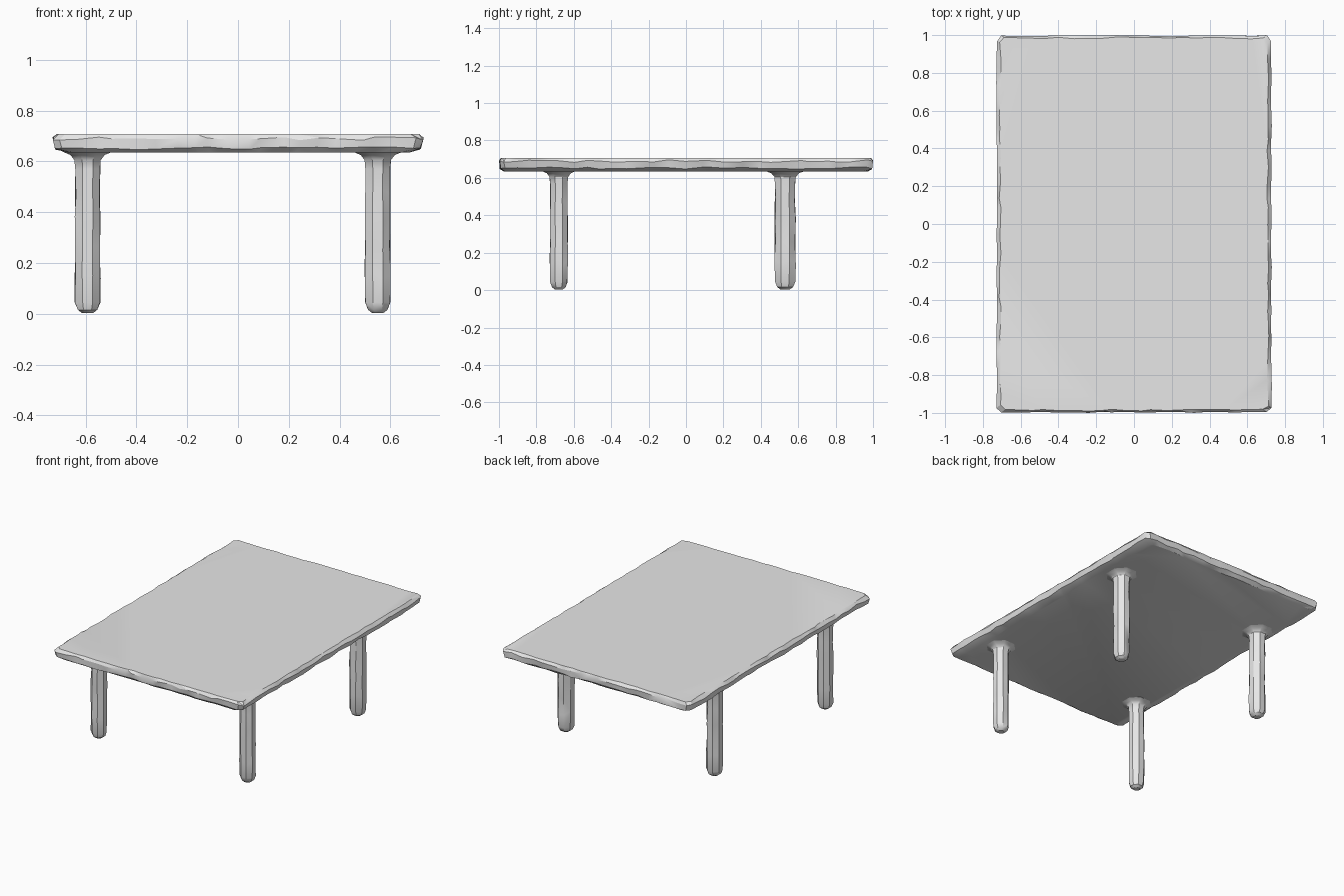
import bpy, bmesh, math, random

cube = bpy.data.objects.get("Cube")
if cube:
    bpy.data.objects.remove(cube, do_unlink=True)
rng = random.Random(7)

stone = bpy.data.materials.new("grey_stone")
stone.use_nodes = True
stone.diffuse_color = (0.8, 0.8, 0.8, 1)
stone.node_tree.nodes["Principled BSDF"].inputs["Base Color"].default_value = (0.8, 0.8, 0.8, 1)


def loft(name, rings, angle):
    """Skin a stack of equal-length closed rings, cap both ends."""
    bm = bmesh.new()
    loops = [[bm.verts.new(p) for p in ring] for ring in rings]
    n = len(loops[0])
    for a, b in zip(loops, loops[1:]):
        for i in range(n):
            j = (i + 1) % n
            quad = (a[i], a[j], b[j], b[i])
            # Alternate the diagonals at random for a chipped, hewn surface
            k = rng.randint(0, 1)
            q = quad[k:] + quad[:k]
            bm.faces.new((q[0], q[1], q[2]))
            bm.faces.new((q[0], q[2], q[3]))
    bm.faces.new(loops[0][::-1])
    bm.faces.new(loops[-1])
    bmesh.ops.recalc_face_normals(bm, faces=bm.faces[:])
    mesh = bpy.data.meshes.new(name)
    bm.to_mesh(mesh)
    bm.free()
    mesh.materials.append(stone)
    ob = bpy.data.objects.new(name, mesh)
    bpy.context.collection.objects.link(ob)
    bpy.ops.object.select_all(action='DESELECT')
    ob.select_set(True)
    bpy.context.view_layer.objects.active = ob
    bpy.ops.object.shade_smooth_by_angle(angle=math.radians(angle))


# Slab: rough-edged rectangle stacked from inset outlines
HX, HY, CUT = 0.73, 1.0, 0.025


def outline():
    """Rectangle with clipped corners as (x, y) points, unevenly spaced."""
    corners = [(HX - CUT, -HY), (HX, -HY + CUT), (HX, HY - CUT), (HX - CUT, HY),
               (-HX + CUT, HY), (-HX, HY - CUT), (-HX, -HY + CUT), (-HX + CUT, -HY)]
    pts = []
    for (x0, y0), (x1, y1) in zip(corners, corners[1:] + corners[:1]):
        steps = max(1, round(math.hypot(x1 - x0, y1 - y0) / 0.075))
        for s in range(steps):
            t = (s + (rng.uniform(-0.3, 0.3) if s else 0)) / steps
            pts.append((x0 + (x1 - x0) * t, y0 + (y1 - y0) * t))
    return pts


base = outline()
# inset in x, inset in y, height, inward roughness, vertical roughness
layers = [(0.055, 0.025, 0.635, 0.012, 0.0),
          (0.010, 0.004, 0.652, 0.006, 0.006),
          (0.000, 0.000, 0.690, 0.006, 0.007),
          (0.016, 0.010, 0.707, 0.010, 0.0)]
slab = []
for ix, iy, z, rough, rz in layers:
    ring = []
    for x, y in base:
        d = rng.uniform(0, rough)
        ring.append((x * (1 - (ix + d) / HX), y * (1 - (iy + d) / HY),
                     z + rng.uniform(-rz, rz)))
    slab.append(ring)
loft("table_top", slab, 28)


# Legs: eight-sided hewn posts, tapered foot, flaring into the slab
def leg(name, cx, cy, hx, hy, rough):
    profile = [(0.003, 0.45), (0.016, 0.80), (0.045, 1.0), (0.15, 1.03), (0.26, 1.0),
               (0.37, 1.02), (0.48, 0.99), (0.57, 1.0), (0.605, 1.08),
               (0.625, 1.40), (0.634, 1.85), (0.645, 2.3)]
    rings = []
    for z, s in profile:
        shaft = 0.02 < z < 0.6
        ring = []
        for k in range(8):
            a = math.radians(22.5 + 45 * k)
            r = s * (1.06 + (rng.uniform(-rough, rough) if shaft else 0))
            dz = rng.uniform(-0.02, 0.02) if 0.1 < z < 0.55 else 0
            ring.append((cx + hx * r * math.cos(a), cy + hy * r * math.sin(a), z + dz))
        rings.append(ring)
    loft(name, rings, 32)


for side, x in (("right", -0.592), ("left", 0.55)):
    leg("front_leg_" + side, x, -0.68, 0.049, 0.047, 0.04)
    leg("back_leg_" + side, x, 0.53, 0.049, 0.054, 0.07)
